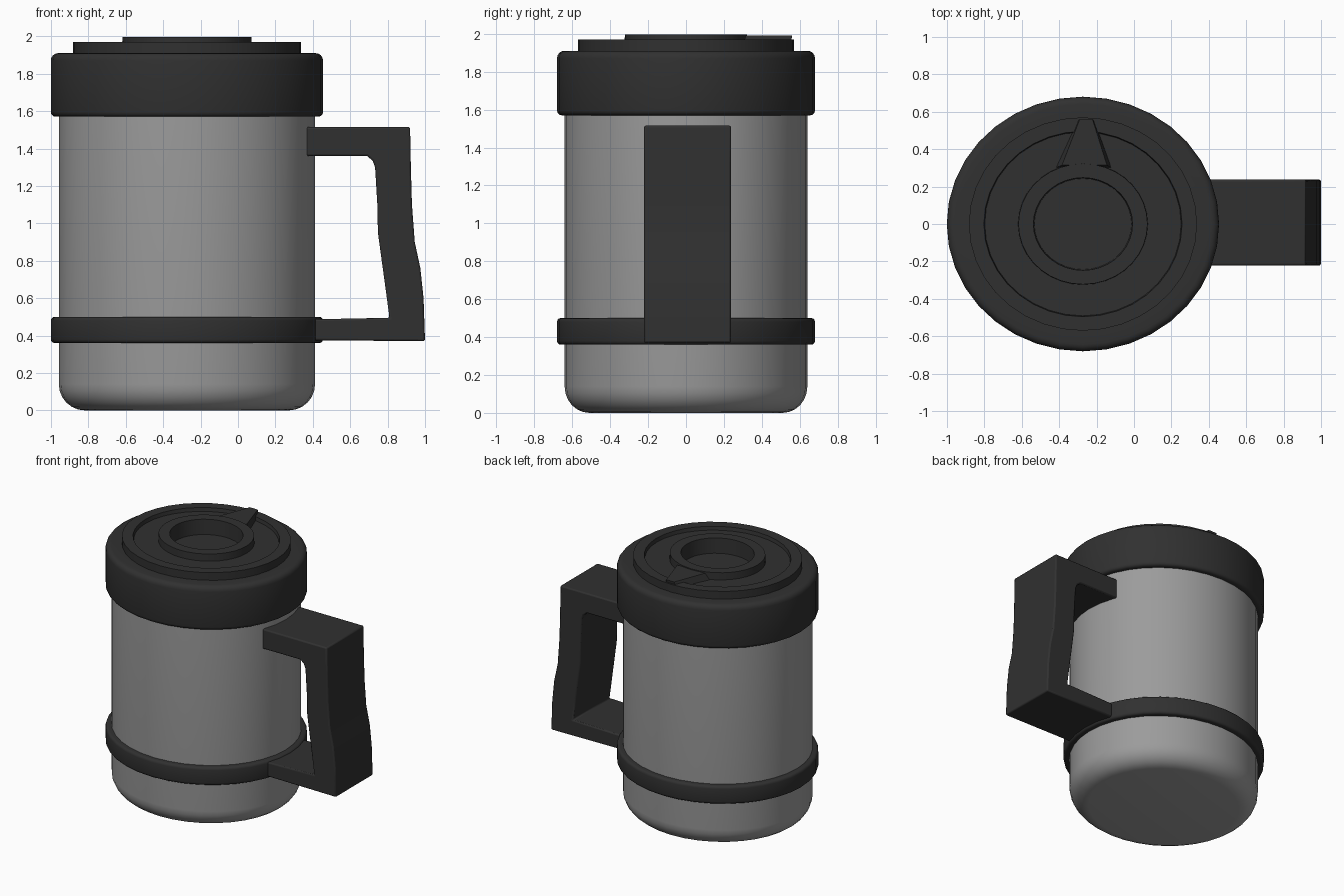
import bpy, bmesh, math

if "Cube" in bpy.data.objects:
    bpy.data.objects.remove(bpy.data.objects["Cube"])

CX, CY, RATIO, SIDES = -0.273, 0.0, 0.935, 36


def material(name, c):
    m = bpy.data.materials.new(name)
    m.diffuse_color = (*c, 1)
    m.use_nodes = True
    m.node_tree.nodes["Principled BSDF"].inputs["Base Color"].default_value = m.diffuse_color
    return m


STEEL = material("brushed grey", (0.33, 0.33, 0.33))
BLACK = material("soft black", (0.03, 0.03, 0.03))


def finish(bm, name, mat, angle=35, bevel=0):
    bmesh.ops.recalc_face_normals(bm, faces=bm.faces)
    me = bpy.data.meshes.new(name)
    bm.to_mesh(me)
    bm.free()
    me.materials.append(mat)
    ob = bpy.data.objects.new(name, me)
    bpy.context.collection.objects.link(ob)
    if bevel:
        b = ob.modifiers.new("bevel", "BEVEL")
        b.width, b.segments, b.limit_method = bevel, 2, "ANGLE"
        b.angle_limit = math.radians(40)
    bpy.ops.object.select_all(action="DESELECT")
    bpy.context.view_layer.objects.active = ob
    ob.select_set(True)
    bpy.ops.object.shade_smooth_by_angle(angle=math.radians(angle))
    return ob


def lathe(name, profile, mat, closed=False):
    """Slightly oval turned shape; open profiles get flat end caps."""
    bm = bmesh.new()
    rings = []
    for r, z in profile:
        rings.append([bm.verts.new((CX + r * math.cos(2 * math.pi * i / SIDES),
                                    CY + r * RATIO * math.sin(2 * math.pi * i / SIDES), z))
                      for i in range(SIDES)])
    pairs = list(zip(rings, rings[1:]))
    if closed:
        pairs.append((rings[-1], rings[0]))
    else:
        bm.faces.new(rings[0])
        bm.faces.new(rings[-1])
    for a, b in pairs:
        for i in range(SIDES):
            j = (i + 1) % SIDES
            bm.faces.new((a[i], a[j], b[j], b[i]))
    return finish(bm, name, mat)


def arc(r, z, rad, a0, a1, n=4):
    return [(r + rad * math.cos(math.radians(a0 + (a1 - a0) * i / n)),
             z + rad * math.sin(math.radians(a0 + (a1 - a0) * i / n))) for i in range(n + 1)]


# Metal body with rounded foot
lathe("body", arc(0.545, 0.14, 0.14, -90, 0, 6) + [(0.685, 1.62)], STEEL)

# Lower band
lathe("lower_band", [(0.66, 0.36)] + arc(0.708, 0.38, 0.02, -90, 0, 3)
      + arc(0.708, 0.48, 0.02, 0, 90, 3) + [(0.66, 0.50)], BLACK, closed=True)

# Lid: collar, raised rim, shallow groove, centre ring and well
lathe("lid", [(0.66, 1.57)] + arc(0.703, 1.595, 0.025, -90, 0, 3)
      + arc(0.688, 1.87, 0.04, 0, 90)
      + [(0.61, 1.91), (0.61, 1.97), (0.53, 1.97), (0.525, 1.942), (0.347, 1.942),
         (0.345, 1.997), (0.265, 1.997), (0.26, 1.88)], BLACK)

# Pointer on the lid, with sloping sides
bm = bmesh.new()
low = [(-0.42, 0.30), (-0.12, 0.30), (-0.21, 0.55), (-0.305, 0.55)]
top = [(-0.385, 0.315), (-0.145, 0.315), (-0.222, 0.56), (-0.29, 0.56)]
lo = [bm.verts.new((x, y, 1.935)) for x, y in low]
hi = [bm.verts.new((x, y, 1.99)) for x, y in top]
bm.faces.new(lo)
bm.faces.new(hi)
for i in range(4):
    j = (i + 1) % 4
    bm.faces.new((lo[i], lo[j], hi[j], hi[i]))
finish(bm, "lid_pointer", BLACK)

# Handle: side profile extruded across y
side = [(0.32, 1.515), (0.92, 1.515), (0.924, 1.31), (0.93, 1.1), (0.945, 0.9),
        (0.975, 0.76), (0.992, 0.6), (1.0, 0.37), (0.40, 0.375), (0.40, 0.487),
        (0.81, 0.495), (0.785, 0.68), (0.763, 0.84), (0.748, 0.95), (0.745, 1.1),
        (0.733, 1.3), (0.72, 1.335), (0.69, 1.36), (0.32, 1.36)]
bm = bmesh.new()
f = bm.faces.new([bm.verts.new((x, -0.222, z)) for x, z in side])
ext = bmesh.ops.extrude_face_region(bm, geom=[f])
bmesh.ops.translate(bm, vec=(0, 0.46, 0),
                    verts=[v for v in ext["geom"] if isinstance(v, bmesh.types.BMVert)])
finish(bm, "handle", BLACK, angle=30, bevel=0.01)
